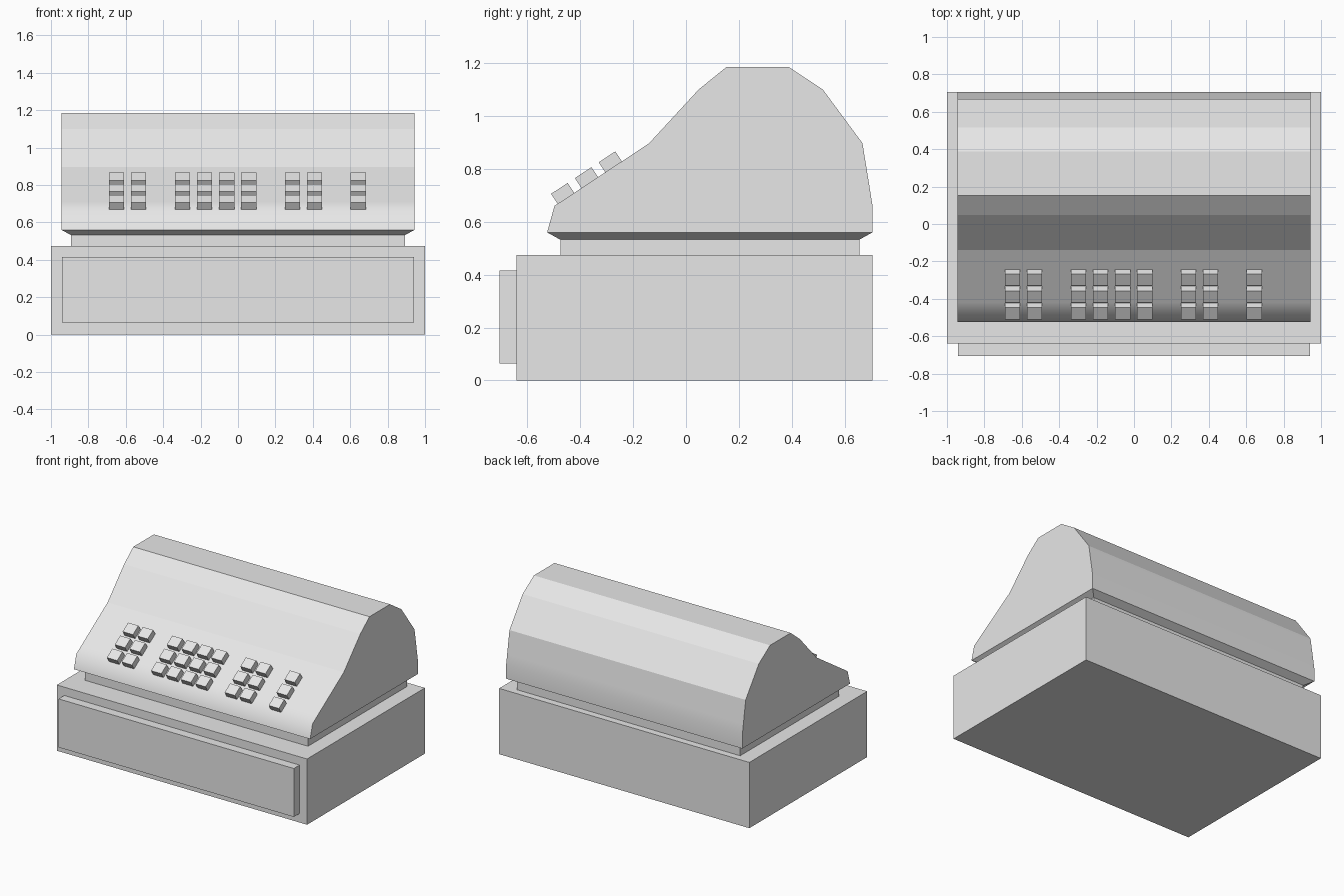
import bpy, bmesh, math
from mathutils import Matrix, Vector

cube = bpy.data.objects.get("Cube")
if cube:
    bpy.data.objects.remove(cube)

grey = bpy.data.materials.new("light grey")
grey.use_nodes = True
GREY = (0.8, 0.8, 0.8, 1)
grey.diffuse_color = GREY
grey.node_tree.nodes["Principled BSDF"].inputs["Base Color"].default_value = GREY


def finish(name, bm):
    bmesh.ops.recalc_face_normals(bm, faces=bm.faces[:])
    mesh = bpy.data.meshes.new(name)
    bm.to_mesh(mesh)
    bm.free()
    mesh.materials.append(grey)
    obj = bpy.data.objects.new(name, mesh)
    bpy.context.collection.objects.link(obj)
    return obj


def box(name, half_x, y0, y1, z0, z1):
    bm = bmesh.new()
    place = Matrix.Translation((0, (y0 + y1) / 2, (z0 + z1) / 2))
    size = Matrix.Diagonal((2 * half_x, y1 - y0, z1 - z0, 1))
    bmesh.ops.create_cube(bm, size=1, matrix=place @ size)
    return finish(name, bm)


# Base, cash drawer and recessed neck
box("base", 1.0, -0.64, 0.705, 0, 0.475)
box("drawer_front", 0.94, -0.705, -0.64, 0.065, 0.415)
box("neck", 0.892, -0.475, 0.655, 0.475, 0.535)

# Housing: side profile (y, z) from the front lip, over the top, to the back
profile = [(-0.525, 0.56), (-0.497, 0.66), (-0.42, 0.711), (-0.14, 0.896),
           (0.048, 1.10), (0.153, 1.185), (0.388, 1.185), (0.517, 1.10),
           (0.667, 0.897), (0.694, 0.73), (0.705, 0.66), (0.705, 0.56)]
SMOOTH_POINTS = {1, 2, 9, 10}
bm = bmesh.new()
left, right = [[bm.verts.new((x, y, z)) for y, z in profile] for x in (0.944, -0.944)]
bm.faces.new(left)
bm.faces.new(right)
for i in range(len(profile) - 1):
    bm.faces.new((left[i], left[i + 1], right[i + 1], right[i])).smooth = True
for i, (a, b) in enumerate(zip(left, right)):
    edge = bm.edges.get((a, b))
    if edge:
        edge.smooth = i in SMOOTH_POINTS

# Tapered underside of the housing
rim = [left[0], left[-1], right[-1], right[0]]
low = [bm.verts.new((x, y, 0.532)) for x, y in
       ((0.892, -0.475), (0.892, 0.655), (-0.892, 0.655), (-0.892, -0.475))]
for i in range(4):
    j = (i + 1) % 4
    bm.faces.new((rim[i], rim[j], low[j], low[i]))
bm.faces.new(low)
for edge in bm.edges:
    if not all(f.smooth for f in edge.link_faces):
        edge.smooth = False
finish("housing", bm)

# Keys in four groups, three rows each, set square to the sloping panel
groups = {"left_keys": (-0.65, 2), "number_keys": (-0.297, 4),
          "function_keys": (0.291, 2), "total_keys": (0.643, 1)}
slope = math.atan2(0.236, 0.357)
tilt = Matrix.Rotation(slope, 4, "X")
for name, (start, columns) in groups.items():
    bm = bmesh.new()
    for column in range(columns):
        for row in range(3):
            centre = Vector((start + column * 0.118, -0.466 + row * 0.09, 0.707 + row * 0.0595))
            bmesh.ops.create_cube(bm, size=1, matrix=Matrix.Translation(centre) @ tilt
                                  @ Matrix.Diagonal((0.082, 0.075, 0.046, 1)))
    finish(name, bm)
